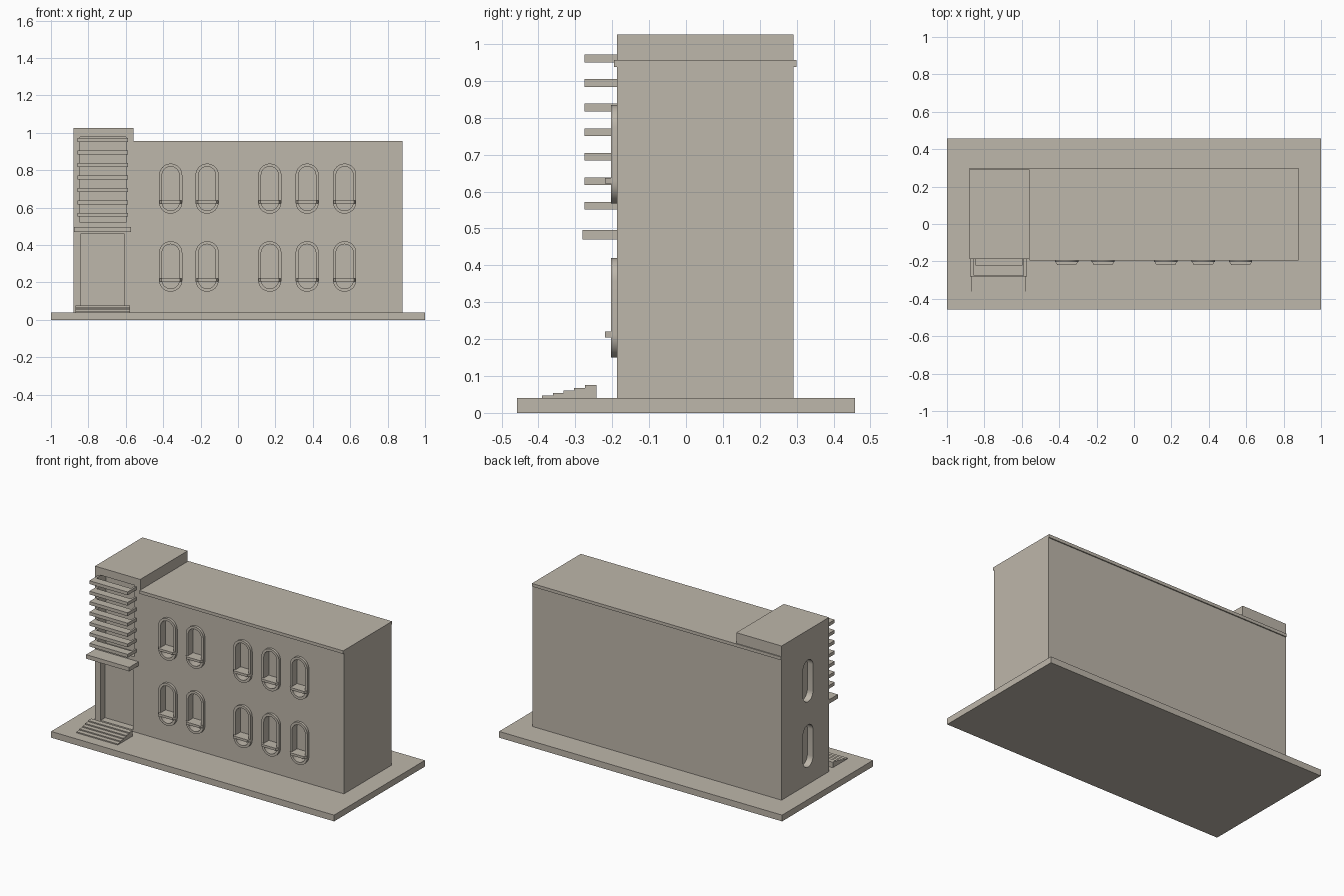
import bpy, bmesh, math

if "Cube" in bpy.data.objects:
    bpy.data.objects.remove(bpy.data.objects["Cube"])

FRONT, BACK = -0.187, 0.292
stone = bpy.data.materials.new("warm_grey_stone")
stone.diffuse_color = (0.515, 0.472, 0.405, 1)
stone.use_nodes = True
stone.node_tree.nodes["Principled BSDF"].inputs["Base Color"].default_value = stone.diffuse_color


def finish(name, bm):
    bmesh.ops.recalc_face_normals(bm, faces=bm.faces)
    me = bpy.data.meshes.new(name)
    bm.to_mesh(me)
    bm.free()
    ob = bpy.data.objects.new(name, me)
    me.materials.append(stone)
    bpy.context.collection.objects.link(ob)
    return ob


def prism(name, pts, axis, a, b):
    """Extrude a 2D outline along an axis from a to b."""
    def place(p, d):
        return {"x": (d, p[0], p[1]), "y": (p[0], d, p[1]), "z": (p[0], p[1], d)}[axis]
    bm = bmesh.new()
    lo = [bm.verts.new(place(p, a)) for p in pts]
    hi = [bm.verts.new(place(p, b)) for p in pts]
    n = len(pts)
    bm.faces.new(lo)
    bm.faces.new(hi)
    for i in range(n):
        j = (i + 1) % n
        bm.faces.new((lo[i], lo[j], hi[j], hi[i]))
    return finish(name, bm)


def box(name, x0, x1, y0, y1, z0, z1):
    return prism(name, [(x0, y0), (x1, y0), (x1, y1), (x0, y1)], "z", z0, z1)


def stadium(c, z0, z1, r, n=16):
    """Upright outline with round ends."""
    top = [(c + r * math.cos(math.pi * i / n), z1 - r + r * math.sin(math.pi * i / n)) for i in range(n + 1)]
    low = [(c - r * math.cos(math.pi * i / n), z0 + r - r * math.sin(math.pi * i / n)) for i in range(n + 1)]
    return top + low


def smooth(ob):
    bpy.ops.object.select_all(action="DESELECT")
    ob.select_set(True)
    bpy.context.view_layer.objects.active = ob
    bpy.ops.object.shade_smooth_by_angle(angle=math.radians(30))


def frame(name, c, z0, z1, r_out, r_in):
    """Raised ring around a window."""
    d = r_out - r_in
    outer, inner = stadium(c, z0, z1, r_out), stadium(c, z0 + d, z1 - d, r_in)
    bm = bmesh.new()
    loops = [[bm.verts.new((x, y, z)) for x, z in pts] for pts, y in
             ((outer, FRONT + 0.002), (outer, FRONT - 0.016),
              (inner, FRONT - 0.016), (inner, FRONT + 0.002))]
    n = len(outer)
    for k in range(4):
        a, b = loops[k], loops[(k + 1) % 4]
        for i in range(n):
            j = (i + 1) % n
            bm.faces.new((a[i], a[j], b[j], b[i]))
    smooth(finish(name, bm))


# Ground slab
box("ground_slab", -1, 1, -0.458, 0.458, 0, 0.04)

# Main block with raised stair tower in one outline
body = prism("building_body", [(-0.88, 0.04), (0.88, 0.04), (0.88, 0.957), (-0.56, 0.957),
                               (-0.56, 1.025), (-0.88, 1.025)], "y", FRONT, BACK)

# Recess cutters: windows, side windows, doorway and tower opening
cutters = []
floors = ((0.15, 0.42), (0.567, 0.835))
columns = (-0.36, -0.165, 0.17, 0.37, 0.57)
for z0, z1 in floors:
    for c in columns:
        cutters.append(prism("cutter", stadium(c, z0 + 0.016, z1 - 0.016, 0.046), "y", FRONT - 0.05, FRONT + 0.035))
    cutters.append(prism("cutter", stadium(0.025, z0, z1, 0.05), "x", -0.95, -0.84))
cutters.append(box("cutter", -0.84, -0.61, FRONT - 0.05, FRONT + 0.045, 0.05, 0.46))
cutters.append(box("cutter", -0.845, -0.6, FRONT - 0.05, FRONT + 0.06, 0.52, 0.977))
for c in cutters:
    m = body.modifiers.new("recess", "BOOLEAN")
    m.operation, m.solver, m.object = "DIFFERENCE", "EXACT", c
bpy.context.view_layer.update()
cut = bpy.data.meshes.new_from_object(body.evaluated_get(bpy.context.evaluated_depsgraph_get()))
body.modifiers.clear()
body.data = cut
for c in cutters:
    bpy.data.objects.remove(c)
smooth(body)

# Window frames and tapered sills
for z0, z1 in floors:
    for c in columns:
        frame("window_frame", c, z0, z1, 0.062, 0.046)
        prism("window_sill", [(c - 0.046, FRONT + 0.036), (c - 0.046, FRONT - 0.01), (c - 0.06, FRONT - 0.015),
                              (c - 0.05, FRONT - 0.032), (c + 0.05, FRONT - 0.032), (c + 0.06, FRONT - 0.015),
                              (c + 0.046, FRONT - 0.01), (c + 0.046, FRONT + 0.036)],
              "z", z0 + 0.055, z0 + 0.07)

# Roof cornices
box("front_cornice", -0.56, 0.88, FRONT - 0.008, FRONT + 0.005, 0.937, 0.957)
box("back_cornice", -0.88, 0.88, BACK - 0.005, BACK + 0.007, 0.937, 0.957)

# U-shaped louvres across the tower opening
for i in range(7):
    z = 0.551 + i * 0.0665
    prism("louvre", [(-0.858, FRONT + 0.002), (-0.858, -0.275), (-0.588, -0.275), (-0.588, FRONT + 0.002),
                     (-0.6, FRONT + 0.002), (-0.6, -0.223), (-0.845, -0.223), (-0.845, FRONT + 0.002)],
          "z", z, z + 0.021)

# Entrance canopy
box("door_canopy", -0.877, -0.572, -0.281, FRONT + 0.002, 0.47, 0.496)

# Entrance steps as one stair profile
profile = [(-0.242, 0.039), (-0.39, 0.039)]
edges = (-0.39, -0.361, -0.332, -0.304, -0.274, -0.242)
for i in range(5):
    h = 0.047 + i * 0.007
    profile += [(edges[i], h), (edges[i + 1], h)]
prism("entrance_steps", profile, "x", -0.868, -0.577)
